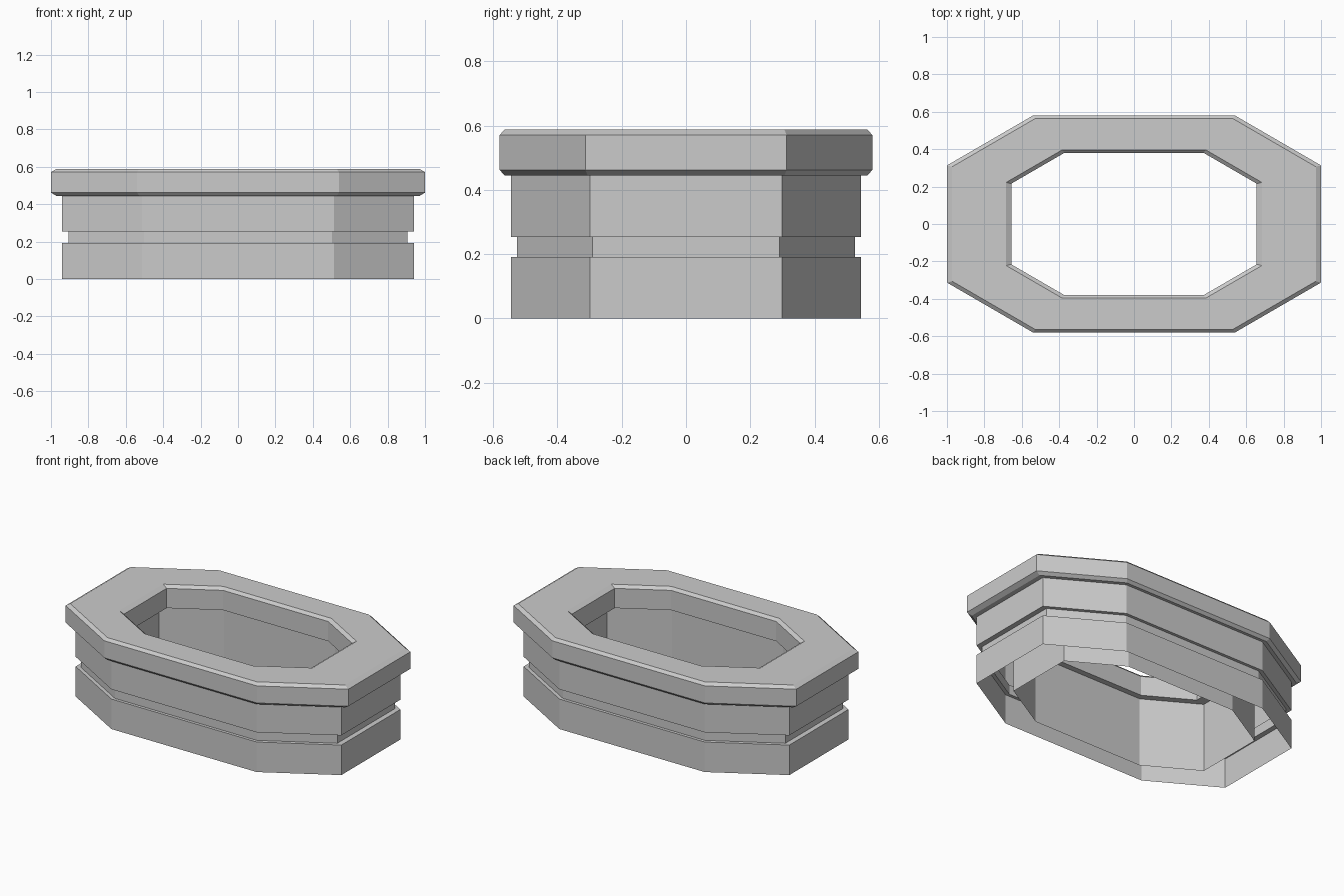
import bpy
import bmesh

cube = bpy.data.objects.get("Cube")
if cube:
    bpy.data.objects.remove(cube, do_unlink=True)

# Single plain grey
grey = bpy.data.materials.new("plain_grey")
grey.use_nodes = True
colour = (0.6, 0.6, 0.6, 1.0)
grey.diffuse_color = colour
grey.node_tree.nodes["Principled BSDF"].inputs["Base Color"].default_value = colour

DEPTH = 0.58  # depth of the octagon relative to its width


def octagon(size, corner):
    """Square of half-width size with its corners cut at corner, squashed in y."""
    quarter = [(size, corner), (corner, size)]
    half = quarter + [(-x, y) for x, y in reversed(quarter)]
    return [(x, y * DEPTH) for x, y in half + [(-x, -y) for x, y in half]]


def octagon_sweep(name, profile, closed=False):
    """Join octagon rings given as (size, corner, height)."""
    bm = bmesh.new()
    rings = [[bm.verts.new((x, y, z)) for x, y in octagon(size, corner)]
             for size, corner, z in profile]
    pairs = list(zip(rings, rings[1:]))
    if closed:
        pairs.append((rings[-1], rings[0]))
    for low, high in pairs:
        for i in range(len(low)):
            j = (i + 1) % len(low)
            bm.faces.new((low[i], low[j], high[j], high[i]))
    mesh = bpy.data.meshes.new(name)
    bm.to_mesh(mesh)
    bm.free()
    mesh.materials.append(grey)
    obj = bpy.data.objects.new(name, mesh)
    bpy.context.collection.objects.link(obj)


BODY, GROOVE, INNER = (0.94, 0.514), (0.907, 0.502), (0.72, 0.393)
RIM, RIM_BEVEL = (1.0, 0.54), (0.972, 0.528)
LIP, LIP_BEVEL = (0.656, 0.372), (0.684, 0.383)
RIM_LOW, RIM_TOP, BEVEL = 0.445, 0.588, 0.017

# Outer wall with a groove around its middle, open underneath
octagon_sweep("outer_wall", [
    (*BODY, 0), (*BODY, 0.192), (*GROOVE, 0.192),
    (*GROOVE, 0.254), (*BODY, 0.254), (*BODY, RIM_LOW)])

# Inner wall facing the opening
octagon_sweep("inner_wall", [(*INNER, RIM_LOW), (*INNER, 0)])

# Top rim, bevelled outside and along the upper edge of the opening
octagon_sweep("top_rim", [
    (*RIM_BEVEL, RIM_LOW), (*RIM, RIM_LOW + BEVEL),
    (*RIM, RIM_TOP - BEVEL), (*RIM_BEVEL, RIM_TOP),
    (*LIP_BEVEL, RIM_TOP), (*LIP, RIM_TOP - BEVEL),
    (*LIP, RIM_LOW)], closed=True)
